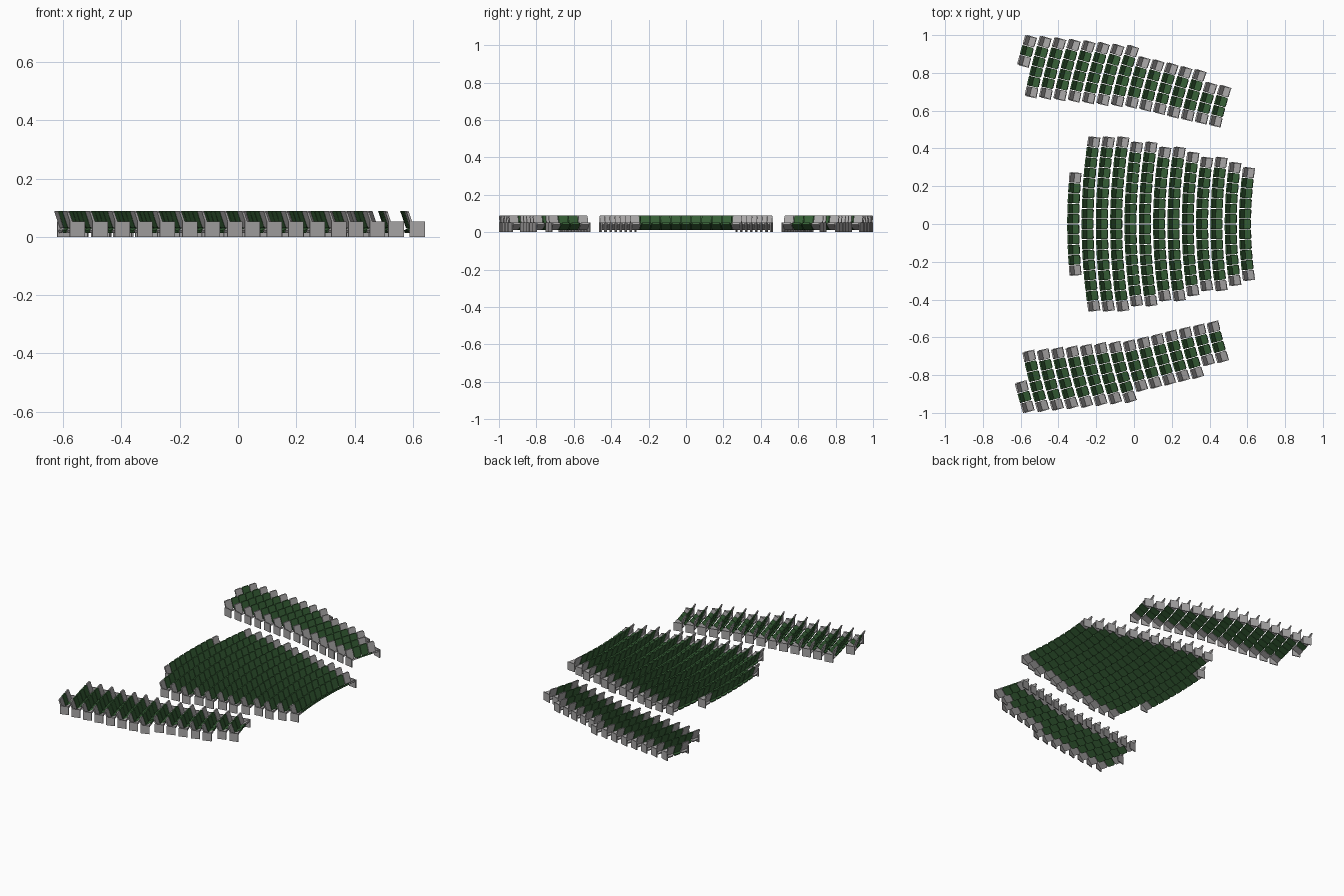
import bpy, bmesh, math
from mathutils import Matrix, Vector

if "Cube" in bpy.data.objects:
    bpy.data.objects.remove(bpy.data.objects["Cube"])

FOCUS_X, R0, ROW, PITCH, WIDTH = 2.702, 2.112, 0.0758, 0.0543, 0.051


def material(name, rgb):
    m = bpy.data.materials.new(name)
    m.diffuse_color = (*rgb, 1)
    m.use_nodes = True
    m.node_tree.nodes["Principled BSDF"].inputs["Base Color"].default_value = m.diffuse_color
    return m


GREEN = material("dark green", (0.037, 0.115, 0.037))
GREY = material("mid grey", (0.40, 0.39, 0.39))

# side profiles as (forward, height)
BACK = [(-0.034, 0.089), (-0.026, 0.089), (-0.006, 0.030), (-0.014, 0.030)]
SEAT = [(-0.021, 0.022), (-0.018, 0.013), (0.030, 0.042), (0.027, 0.052)]
PANEL = [(-0.023, 0.0), (0.031, 0.0), (0.031, 0.053), (-0.023, 0.053)]


def prism(bm, profile, y0, y1, mat, slot, cut=0.0):
    """Extrude a side profile across a chair; cut chamfers the plate corners."""
    a = [bm.verts.new(mat @ Vector((f, y0, z))) for f, z in profile]
    b = [bm.verts.new(mat @ Vector((f, y1, z))) for f, z in profile]
    n = len(a)
    faces = [bm.faces.new(a), bm.faces.new(b[::-1])]
    faces += [bm.faces.new((a[i], b[i], b[(i + 1) % n], a[(i + 1) % n])) for i in range(n)]
    for f in faces:
        f.material_index = slot
    if cut:
        bmesh.ops.recalc_face_normals(bm, faces=faces)
        # short edges running through the plate thickness
        edges = [bm.edges.get((v[i], v[i + 1])) for v in (a, b) for i in (0, 2)]
        bmesh.ops.bevel(bm, geom=edges, offset=cut, segments=1,
                        affect='EDGES', clamp_overlap=True, material=slot)


def chair_row(bm, radius, start, count):
    """Row of chairs on an arc; start is the arc angle of the first chair."""
    h = WIDTH / 2
    for i in range(count):
        ang = start + i * PITCH / radius
        pos = Vector((FOCUS_X - radius * math.cos(ang), radius * math.sin(ang), 0))
        mat = Matrix.Translation(pos) @ Matrix.Rotation(-ang, 4, 'Z')
        end = int(i in (0, count - 1))
        prism(bm, BACK, -h, h, mat, end, 0.005)
        prism(bm, SEAT, -h, h, mat, end, 0.006)
        # grey panel on the outer side of each end chair
        if i == 0:
            prism(bm, PANEL, -h - 0.003, -h + 0.003, mat, 1)
        if i == count - 1:
            prism(bm, PANEL, h - 0.003, h + 0.003, mat, 1)


def block(name, rows, shift=0.0):
    """One mesh object per row of chairs."""
    for k, (radius, start, count) in enumerate(rows):
        bm = bmesh.new()
        chair_row(bm, radius, start, count)
        bmesh.ops.recalc_face_normals(bm, faces=bm.faces)
        me = bpy.data.meshes.new(f"{name}_row_{k + 1}")
        bm.to_mesh(me)
        bm.free()
        me.materials.append(GREEN)
        me.materials.append(GREY)
        ob = bpy.data.objects.new(me.name, me)
        ob.location.x = shift
        bpy.context.collection.objects.link(ob)


# centre block, front row first
rows = []
for k, count in enumerate([11, 12, 13, 13, 14, 15, 15, 16, 16, 17, 17, 17, 10]):
    r = R0 + k * ROW
    rows.append((r, -(count - 1) / 2 * PITCH / r, count))
block("centre_seats", rows)

# side blocks, front row first: inner seat y and seat count
INNER = [.545, .561, .577, .593, .612, .629, .645, .653, .659, .668, .677, .684, .692, .699, .862]
COUNTS = [4, 4, 5, 5, 5, 5, 5, 6, 6, 6, 6, 6, 6, 6, 3]
for name, side, shift in (("left_seats", 1, 0.008), ("right_seats", -1, -0.004)):
    rows = []
    for k, (y, count) in enumerate(zip(INNER, COUNTS)):
        r = R0 + (k + 3) * ROW
        first = math.asin(y / r)
        if side < 0:
            first = -first - (count - 1) * PITCH / r
        rows.append((r, first, count))
    block(name, rows, shift)
